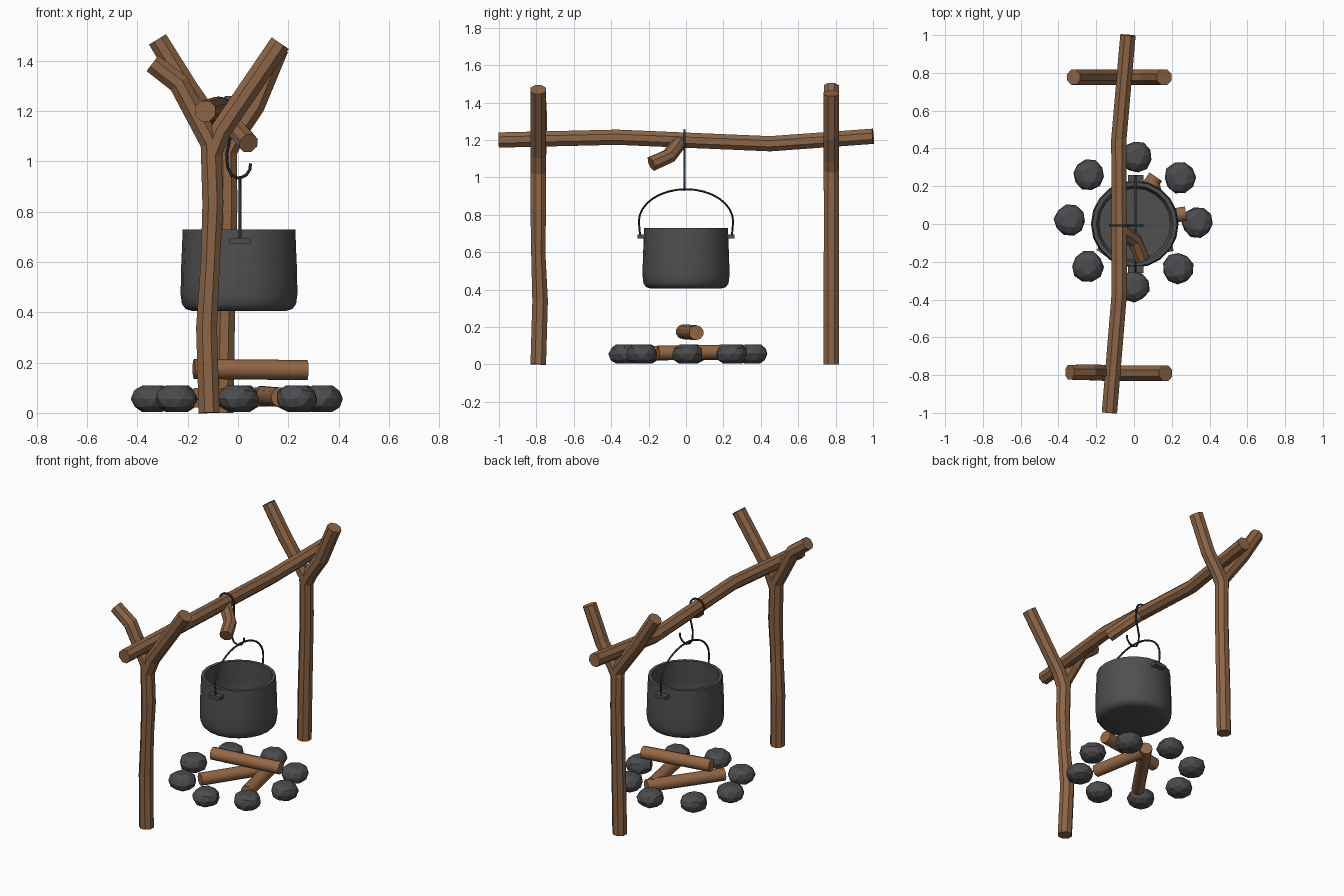
import bpy, bmesh, math, random
from mathutils import Vector, Matrix

if "Cube" in bpy.data.objects:
    bpy.data.objects.remove(bpy.data.objects["Cube"])

random.seed(4)


def material(name, rgb):
    m = bpy.data.materials.new(name)
    m.diffuse_color = (*rgb, 1)
    m.use_nodes = True
    m.node_tree.nodes["Principled BSDF"].inputs["Base Color"].default_value = m.diffuse_color
    return m


BARK = material("bark brown", (0.262, 0.130, 0.062))
LOG = material("firewood brown", (0.300, 0.137, 0.060))
POT = material("pot grey", (0.078, 0.078, 0.081))
STONE = material("stone grey", (0.072, 0.072, 0.077))
IRON = material("dark iron", (0.026, 0.030, 0.035))


def finish(bm, name, mat, smooth=None):
    bmesh.ops.recalc_face_normals(bm, faces=bm.faces)
    me = bpy.data.meshes.new(name)
    bm.to_mesh(me)
    bm.free()
    me.materials.append(mat)
    ob = bpy.data.objects.new(name, me)
    bpy.context.collection.objects.link(ob)
    if smooth:
        bpy.ops.object.select_all(action='DESELECT')
        bpy.context.view_layer.objects.active = ob
        ob.select_set(True)
        bpy.ops.object.shade_smooth_by_angle(angle=math.radians(smooth))
    return ob


def tube(name, pts, radius, mat, sides=8, smooth=None):
    """Sweep a regular polygon along a path with mitred bends."""
    pts = [Vector(p) for p in pts]
    radii = radius if isinstance(radius, (list, tuple)) else [radius] * len(pts)
    bm = bmesh.new()
    rings, side, prev = [], None, None
    for i, p in enumerate(pts):
        a = (p - pts[i - 1]).normalized() if i else None
        b = (pts[i + 1] - p).normalized() if i < len(pts) - 1 else None
        t = ((a or b) + (b or a)).normalized()
        if side is None:
            ref = Vector((0, 1, 0)) if abs(t.y) < 0.8 else Vector((0, 0, 1))
            side = (ref - t * ref.dot(t)).normalized()
        else:
            side = prev.rotation_difference(t) @ side
        prev = t
        up = t.cross(side)
        ring = []
        for k in range(sides):
            w = 2 * math.pi * (k + 0.5) / sides
            ring.append(bm.verts.new(p + radii[i] * (math.cos(w) * side + math.sin(w) * up)))
        rings.append(ring)
    for r, s in zip(rings, rings[1:]):
        for k in range(sides):
            n = (k + 1) % sides
            bm.faces.new((r[k], r[n], s[n], s[k]))
    bm.faces.new(rings[0])
    bm.faces.new(rings[-1])
    return finish(bm, name, mat, smooth)


# Forked posts: a stem running into the left branch, plus a right branch
R = 0.045
tube("front_post", [(-0.115, -0.79, 0), (-0.125, -0.78, 0.34), (-0.11, -0.79, 0.6),
                    (-0.10, -0.79, 0.83), (-0.108, -0.79, 1.07), (-0.235, -0.785, 1.31),
                    (-0.34, -0.785, 1.39)], [R, R, 0.041, R, R, R, 0.042], BARK)
tube("front_post_fork", [(-0.106, -0.79, 1.03), (-0.07, -0.79, 1.12), (0.168, -0.79, 1.47)],
     R, BARK)
tube("back_post", [(-0.06, 0.777, 0), (-0.055, 0.777, 0.3), (-0.042, 0.777, 0.83),
                   (-0.045, 0.777, 1.07), (-0.20, 0.777, 1.29), (-0.32, 0.777, 1.485)],
     [R, R, 0.043, R, R, 0.043], BARK)
tube("back_post_fork", [(-0.05, 0.777, 1.03), (-0.015, 0.777, 1.10), (0.065, 0.777, 1.22),
                        (0.16, 0.777, 1.45)], R, BARK)

# Cross beam with a broken twig
tube("cross_beam", [(-0.13, -1, 1.20), (-0.078, -0.37, 1.215), (-0.08, 0.45, 1.18),
                    (-0.032, 1, 1.22)], 0.044, BARK)
tube("beam_twig", [(-0.075, -0.03, 1.195), (0.005, -0.09, 1.115), (0.042, -0.185, 1.072)],
     0.041, BARK)

# S-shaped hook over the beam
hook = [(-0.077 + 0.052 * math.cos(a), 1.2 + 0.052 * math.sin(a))
        for a in [math.radians(190 - 20 * i) for i in range(10)]]
hook += [(-0.022, 1.13), (-0.034, 1.08), (-0.045, 1.03), (-0.042, 0.98), (-0.025, 0.945),
         (0.004, 0.932), (0.032, 0.945), (0.047, 0.967), (0.05, 0.992)]
tube("pot_hook", [(x, -0.007, z) for x, z in hook], 0.006, IRON, 6, 60)

# Cooking pot, lathed with an inner wall
CX = 0.004
profile = [(0, 0.405), (0.185, 0.405), (0.212, 0.413), (0.227, 0.433), (0.232, 0.47),
           (0.231, 0.56), (0.227, 0.65), (0.224, 0.73), (0.203, 0.73), (0.208, 0.60),
           (0.208, 0.47), (0.19, 0.43), (0, 0.425)]
bm = bmesh.new()
vs = [bm.verts.new((r, 0, z)) for r, z in profile]
es = [bm.edges.new(p) for p in zip(vs, vs[1:])]
bmesh.ops.spin(bm, geom=vs + es, cent=(0, 0, 0), axis=(0, 0, 1), angle=2 * math.pi, steps=20)
bmesh.ops.remove_doubles(bm, verts=bm.verts, dist=0.0005)
bmesh.ops.translate(bm, verts=bm.verts, vec=(CX, 0, 0))
finish(bm, "cooking_pot", POT, 40)

# Handle lugs on both sides of the pot
for side, label in ((-1, "front"), (1, "back")):
    bm = bmesh.new()
    bmesh.ops.create_cube(bm, size=1, matrix=Matrix.Translation((0.008, side * 0.237, 0.685))
                          @ Matrix.Diagonal((0.082, 0.045, 0.022, 1)))
    finish(bm, label + "_handle_lug", POT)

# Bail handle
bail = [(-0.245, 0.682)]
bail += [(-0.252 * math.cos(a), 0.765 + 0.172 * math.sin(a))
         for a in [math.pi * i / 16 for i in range(17)]]
bail += [(0.245, 0.682)]
tube("pot_handle", [(0.008, y, z) for y, z in bail], 0.006, IRON, 6, 60)

# Firewood
for i, (a, b) in enumerate([((-0.175, -0.015, 0.175), (0.275, 0.055, 0.17)),
                            ((-0.165, -0.16, 0.06), (0.115, 0.25, 0.064)),
                            ((0.17, -0.15, 0.062), (0.095, 0.22, 0.068))]):
    tube(f"firewood_{i + 1}", [a, b], 0.04, LOG, 10, 50)

# Ring of faceted stones
centres = [(-0.34, 0.02), (-0.24, 0.26), (0.01, 0.355), (0.243, 0.245),
           (0.335, 0.008), (0.233, -0.235), (0, -0.33), (-0.245, -0.225)]
for i, (x, y) in enumerate(centres):
    bm = bmesh.new()
    bmesh.ops.create_icosphere(bm, subdivisions=2, radius=1)
    turn = Matrix.Rotation(random.uniform(0, 6.28), 3, 'Z')
    for v in bm.verts:
        c = turn @ v.co * random.uniform(0.96, 1.05)
        z = max(-0.052, min(0.052, c.z * 0.064))
        v.co = (x + c.x * 0.083, y + c.y * 0.083, 0.056 + z)
    bmesh.ops.dissolve_limit(bm, angle_limit=math.radians(14), verts=bm.verts, edges=bm.edges)
    finish(bm, f"stone_{i + 1}", STONE)
